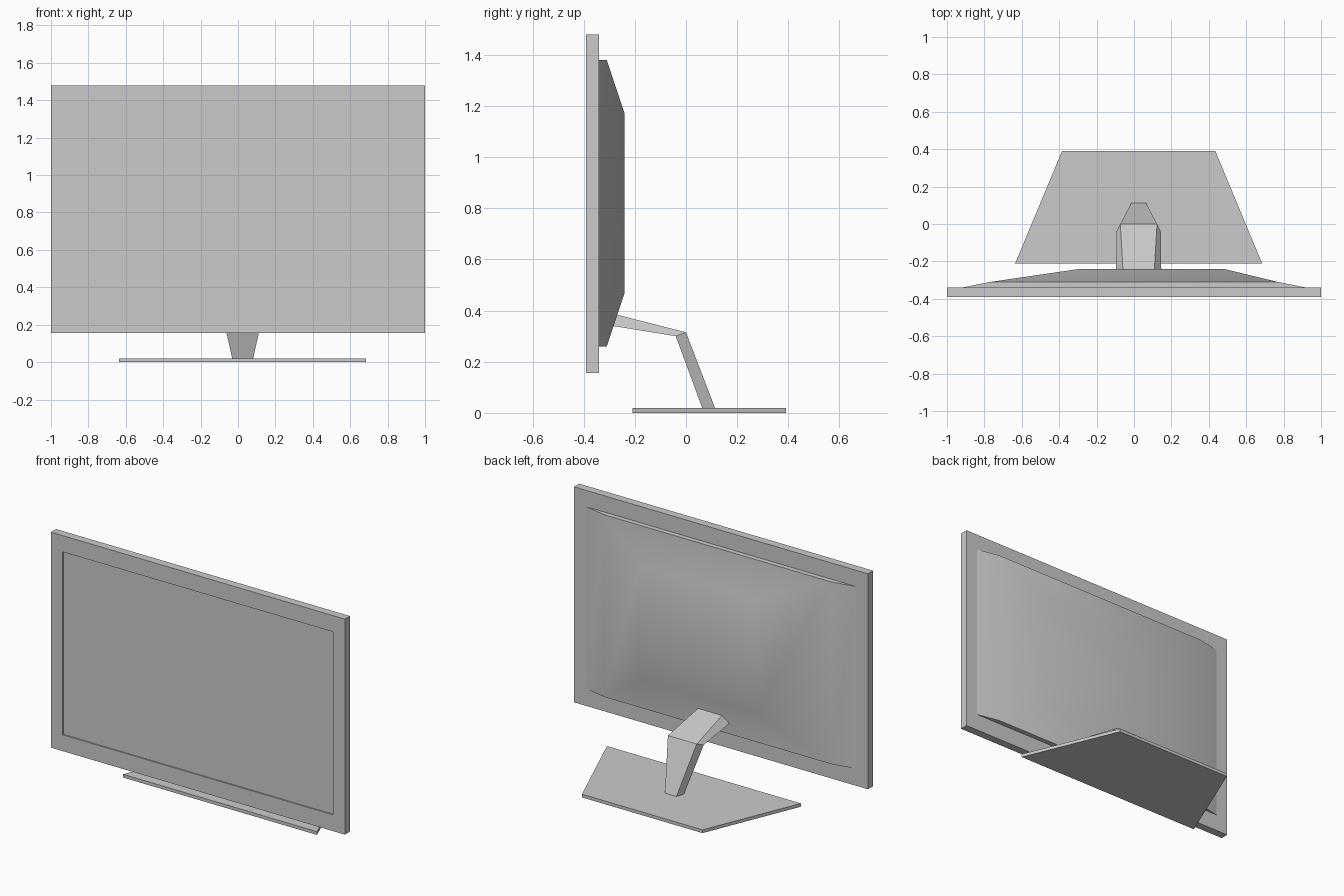
import bpy
import bmesh
import math

if "Cube" in bpy.data.objects:
    bpy.data.objects.remove(bpy.data.objects["Cube"], do_unlink=True)

CX = 0.025  # the stand sits slightly off centre

grey = bpy.data.materials.new("light_grey")
grey.use_nodes = True
COLOUR = (0.6, 0.6, 0.6, 1)
grey.diffuse_color = COLOUR
grey.node_tree.nodes["Principled BSDF"].inputs["Base Color"].default_value = COLOUR


def finish(name, bm, angle):
    """Turn a bmesh into a shaded, coloured object."""
    bmesh.ops.recalc_face_normals(bm, faces=bm.faces)
    mesh = bpy.data.meshes.new(name)
    bm.to_mesh(mesh)
    bm.free()
    mesh.materials.append(grey)
    obj = bpy.data.objects.new(name, mesh)
    bpy.context.collection.objects.link(obj)
    bpy.ops.object.select_all(action='DESELECT')
    obj.select_set(True)
    bpy.context.view_layer.objects.active = obj
    bpy.ops.object.shade_smooth_by_angle(angle=math.radians(angle))
    return obj


def loft(name, rings, angle):
    """Skin a list of equal-length rings and cap both ends."""
    bm = bmesh.new()
    loops = [[bm.verts.new(p) for p in ring] for ring in rings]
    n = len(loops[0])
    for a, b in zip(loops, loops[1:]):
        for i in range(n):
            j = (i + 1) % n
            bm.faces.new((a[i], a[j], b[j], b[i]))
    bm.faces.new(loops[0])
    bm.faces.new(loops[-1])
    return finish(name, bm, angle)


def upright(x0, x1, y, z0, z1):
    """Upright rectangle at depth y."""
    return [(x0, y, z0), (x1, y, z0), (x1, y, z1), (x0, y, z1)]


# Frame with the screen sunk into its front
FRONT, BACK = -0.39, -0.34
loft("screen_frame", [
    upright(-0.92, 0.92, FRONT + 0.008, 0.255, 1.38),
    upright(-0.92, 0.92, FRONT, 0.255, 1.38),
    upright(-1, 1, FRONT, 0.155, 1.48),
    upright(-1, 1, BACK, 0.155, 1.48),
], 30)

# Bulging rear housing
loft("rear_housing", [
    upright(-0.92, 0.92, BACK, 0.26, 1.38),
    upright(-0.77, 0.77, -0.31, 0.26, 1.38),
    upright(-0.29, 0.48, -0.24, 0.47, 1.17),
], 35)


# Bent neck: each section has a wide inner edge and a narrower outer edge
def section(inner, inner_half, outer, outer_half):
    return [(CX - inner_half, *inner), (CX + inner_half, *inner),
            (CX + outer_half, *outer), (CX - outer_half, *outer)]


loft("stand_neck", [
    section((-0.33, 0.347), 0.122, (-0.31, 0.394), 0.08),
    section((-0.04, 0.30), 0.118, (0.0, 0.315), 0.098),
    section((0.065, 0.015), 0.055, (0.115, 0.015), 0.038),
], 40)

# Trapezoid foot
loft("stand_foot", [
    [(CX - 0.66, -0.21, z), (CX + 0.66, -0.21, z),
     (CX + 0.41, 0.39, z), (CX - 0.41, 0.39, z)]
    for z in (0, 0.02)
], 30)
